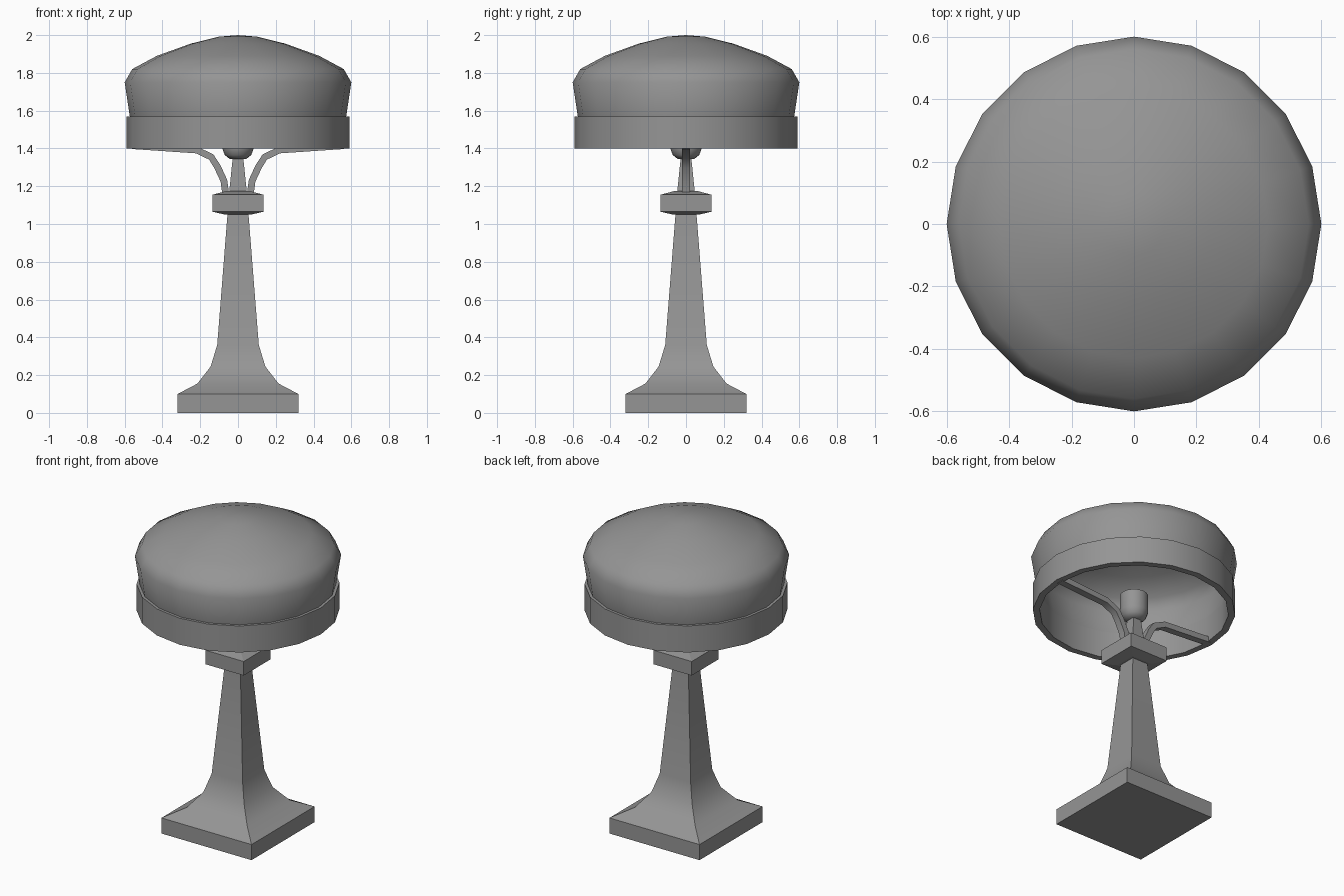
import bpy, bmesh, math
from mathutils import Vector

cube = bpy.data.objects.get("Cube")
if cube:
    bpy.data.objects.remove(cube, do_unlink=True)

grey = bpy.data.materials.new("plain grey")
grey.use_nodes = True
colour = (0.3, 0.3, 0.3, 1)
grey.diffuse_color = colour
grey.node_tree.nodes["Principled BSDF"].inputs["Base Color"].default_value = colour


def finish(bm, name, angle):
    bmesh.ops.recalc_face_normals(bm, faces=bm.faces)
    mesh = bpy.data.meshes.new(name)
    bm.to_mesh(mesh)
    bm.free()
    mesh.materials.append(grey)
    obj = bpy.data.objects.new(name, mesh)
    bpy.context.collection.objects.link(obj)
    bpy.ops.object.select_all(action="DESELECT")
    obj.select_set(True)
    bpy.context.view_layer.objects.active = obj
    bpy.ops.object.shade_smooth_by_angle(angle=math.radians(angle))
    return obj


def bridge(bm, a, b):
    for i in range(len(a)):
        j = (i + 1) % len(a)
        bm.faces.new((a[i], a[j], b[j], b[i]))


def lathe(name, profile, sides, angle=60, ring=False, turn=0.0):
    """Stack regular rings from (radius, height) pairs; close as a ring or with caps."""
    bm = bmesh.new()
    rings = []
    for r, z in profile:
        steps = [turn + math.tau * k / sides for k in range(sides)]
        rings.append([bm.verts.new((r * math.cos(a), r * math.sin(a), z)) for a in steps])
    for a, b in zip(rings, rings[1:]):
        bridge(bm, a, b)
    if ring:
        bridge(bm, rings[-1], rings[0])
    else:
        bm.faces.new(rings[0])
        bm.faces.new(rings[-1])
    bmesh.ops.remove_doubles(bm, verts=bm.verts, dist=0.0005)
    return finish(bm, name, angle)


def square_stack(name, profile, angle=30):
    """Square cross-sections given as (half width, height)."""
    return lathe(name, [(w * math.sqrt(2), z) for w, z in profile], 4, angle, turn=math.pi / 4)


# Stand: plinth, flared foot and tapered column
square_stack("plinth", [(0.32, 0), (0.32, 0.1)])
square_stack("column", [(0.32, 0.1), (0.215, 0.155), (0.145, 0.245),
                        (0.11, 0.36), (0.055, 1.06)])
square_stack("collar", [(0.07, 1.05), (0.135, 1.065), (0.135, 1.155), (0.06, 1.175)], 10)
square_stack("neck", [(0.047, 1.165), (0.027, 1.36)])

# Lamp holder
lathe("lamp_holder", [(0.045, 1.345), (0.07, 1.365), (0.083, 1.4), (0.083, 1.51)], 16, 50)

# Shade: rim band and hollow dome
lathe("shade_rim", [(0.55, 1.4), (0.59, 1.4), (0.59, 1.57), (0.55, 1.57)], 20, 40, ring=True)
outer = [(0.573, 1.57), (0.6, 1.75), (0.56, 1.82), (0.43, 1.89), (0.25, 1.955), (0.1, 1.992), (0.0001, 2.0)]
inner = [(max(r - 0.023, 0.0001), z - 0.02) for r, z in reversed(outer[1:])] + [(0.55, 1.57)]
bm_profile = outer + inner
lathe("shade_dome", bm_profile, 20, 60, ring=True)

# Curved arms holding up the rim
path = [Vector((x, 0, z)) for x, z in
        ((0.065, 1.16), (0.075, 1.23), (0.11, 1.305), (0.142, 1.355), (0.22, 1.392), (0.56, 1.415))]
for side, sign in (("left", 1), ("right", -1)):
    bm = bmesh.new()
    sections = []
    for i, p in enumerate(path):
        t = (path[min(i + 1, len(path) - 1)] - path[max(i - 1, 0)]).normalized()
        n = Vector((-t.z, 0, t.x)) * 0.018
        corners = ((1, 1), (1, -1), (-1, -1), (-1, 1))
        pts = [p + n * u + Vector((0, 0.022 * v, 0)) for u, v in corners]
        sections.append([bm.verts.new((sign * q.x, q.y, q.z)) for q in pts])
    for a, b in zip(sections, sections[1:]):
        bridge(bm, a, b)
    bm.faces.new(sections[0])
    bm.faces.new(sections[-1])
    finish(bm, side + "_arm", 40)
